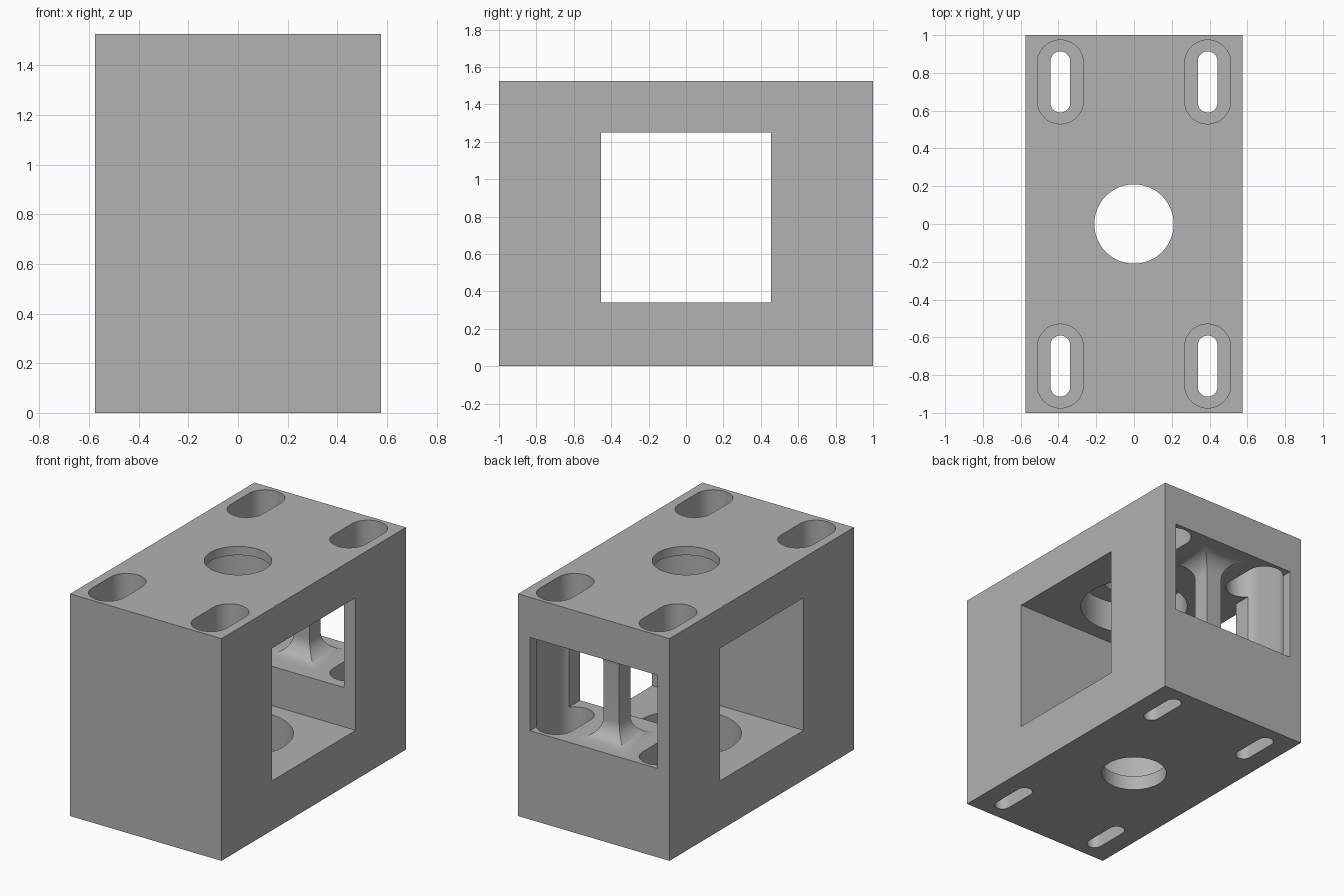
import bpy, bmesh, math

cube = bpy.data.objects.get("Cube")
if cube:
    bpy.data.objects.remove(cube, do_unlink=True)

W, H = 0.575, 1.525            # half width and height of the block
CEILING, FLOOR, LEDGE = 1.25, 0.34, 0.61
OVER = 0.05                    # overshoot of cutters beyond the surface

grey = bpy.data.materials.new("plain grey")
grey.use_nodes = True
grey.diffuse_color = (0.445, 0.445, 0.445, 1)
grey.node_tree.nodes["Principled BSDF"].inputs["Base Color"].default_value = grey.diffuse_color


def loft(name, rings):
    """Closed solid through a stack of (outline, z) rings."""
    bm = bmesh.new()
    loops = [[bm.verts.new((x, y, z)) for x, y in outline] for outline, z in rings]
    for low, high in zip(loops, loops[1:]):
        for i in range(len(low)):
            j = (i + 1) % len(low)
            bm.faces.new((low[i], low[j], high[j], high[i]))
    bm.faces.new(loops[0][::-1])
    bm.faces.new(loops[-1])
    bmesh.ops.recalc_face_normals(bm, faces=bm.faces)
    mesh = bpy.data.meshes.new(name)
    bm.to_mesh(mesh)
    bm.free()
    mesh.materials.append(grey)
    obj = bpy.data.objects.new(name, mesh)
    bpy.context.collection.objects.link(obj)
    return obj


def rect(x0, x1, y0, y1):
    return [(x0, y0), (x1, y0), (x1, y1), (x0, y1)]


def stadium(cx, cy, radius, straight, n=24):
    """Rounded slot outline along y; a circle when straight is zero."""
    pts = []
    for side, start in ((1, 0), (-1, math.pi)):
        steps = n + 1 if straight else n
        for i in range(steps):
            a = start + math.pi * i / n
            pts.append((cx + radius * math.cos(a), cy + side * straight + radius * math.sin(a)))
    return pts


def prism(name, outline, z0, z1):
    return loft(name, [(outline, z0), (outline, z1)])


def activate(obj):
    bpy.ops.object.select_all(action="DESELECT")
    obj.select_set(True)
    bpy.context.view_layer.objects.active = obj


def cut(target, cutter):
    cutter.hide_render = True
    mod = target.modifiers.new("cut", "BOOLEAN")
    mod.operation = "DIFFERENCE"
    mod.solver = "EXACT"
    mod.object = cutter
    activate(target)
    bpy.ops.object.modifier_apply(modifier=mod.name)
    bpy.data.objects.remove(cutter, do_unlink=True)


# Main block
block = prism("block", rect(-W, W, -1, 1), 0, H)

# Side window right through, and the back pocket that joins it
cut(block, prism("window_cutter", rect(-W - OVER, W + OVER, -0.455, 0.455), FLOOR, CEILING))
cut(block, prism("pocket_cutter", rect(-0.485, 0.485, 0.4, 1 + OVER), LEDGE, CEILING))

# Central bore with wider recesses in the ceiling and floor
cut(block, prism("bore_cutter", stadium(0, 0, 0.21, 0, 32), -OVER, H + OVER))
cut(block, prism("ceiling_recess_cutter", stadium(0, 0, 0.345, 0, 32), CEILING - OVER, H - 0.06))
cut(block, prism("floor_recess_cutter", stadium(0, 0, 0.345, 0, 32), 0.1, FLOOR + OVER))

# Four stepped mounting slots
for x in (-0.39, 0.39):
    for y in (-0.752, 0.752):
        cut(block, prism("wide_slot_cutter", stadium(x, y, 0.122, 0.1), 0.27, H + OVER))
        cut(block, prism("narrow_slot_cutter", stadium(x, y, 0.052, 0.11), -OVER, 0.27 + OVER))

# Square pillar in the pocket, flared in a quarter round at both ends
HALF, FLARE, STEPS = 0.06, 0.13, 12
lower = []
for i in range(STEPS + 1):
    a = math.pi / 2 * i / STEPS
    lower.append((HALF + FLARE * (1 - math.sin(a)), FLARE * (1 - math.cos(a))))
profile = [(lower[0][0], LEDGE - 0.01)]
profile += [(r, LEDGE + h) for r, h in lower]
profile += [(r, CEILING - h) for r, h in reversed(lower)]
profile += [(lower[0][0], CEILING + 0.01)]
pillar = loft("pillar", [(rect(-r, r, 0.75 - r, 0.75 + r), z) for r, z in profile])

# Smooth the curved walls and keep the edges sharp
for obj in (block, pillar):
    activate(obj)
    bpy.ops.object.shade_smooth_by_angle(angle=math.radians(30))
